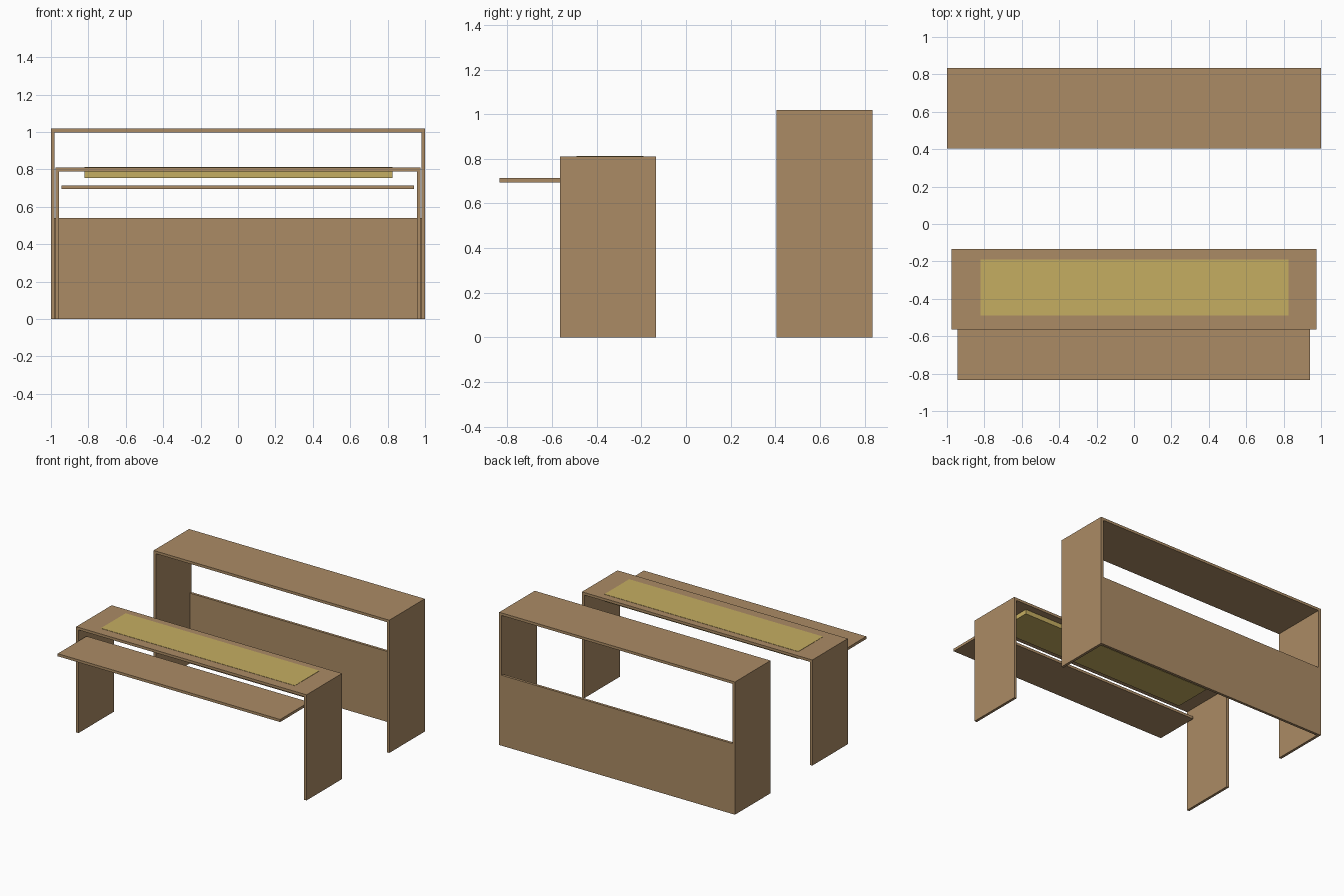
import bpy

cube = bpy.data.objects.get("Cube")
if cube:
    bpy.data.objects.remove(cube, do_unlink=True)


def make_material(name, rgb):
    mat = bpy.data.materials.new(name)
    mat.use_nodes = True
    colour = (*rgb, 1.0)
    mat.diffuse_color = colour
    mat.node_tree.nodes["Principled BSDF"].inputs["Base Color"].default_value = colour
    return mat


wood = make_material("wood brown", (0.41, 0.26, 0.13))
yellow = make_material("pale yellow", (0.56, 0.42, 0.12))


def box(name, x, y, z, mat):
    """Box spanning the given (min, max) ranges."""
    spans = (x, y, z)
    bpy.ops.mesh.primitive_cube_add(size=1, location=[(a + b) / 2 for a, b in spans])
    obj = bpy.context.object
    obj.name = name
    obj.scale = [b - a for a, b in spans]
    bpy.ops.object.transform_apply(location=False, rotation=False, scale=True)
    obj.data.materials.append(mat)
    return obj


def table(name, half, y, height, t=0.02):
    """Top board resting on two full-depth end panels."""
    box(name + "_top", (-half, half), y, (height - t, height), wood)
    for side, s in (("left", 1), ("right", -1)):
        x = sorted((s * half, s * (half - t)))
        box(f"{name}_{side}_end_panel", x, y, (0, height - t), wood)


# Tall rear counter with its low back panel
table("rear_counter", 1.0, (0.405, 0.835), 1.018)
box("rear_counter_back_panel", (-0.98, 0.98), (0.815, 0.835), (0, 0.54), wood)

# Lower front desk with its inlaid box and pull-out shelf
table("front_desk", 0.977, (-0.565, -0.135), 0.81)
box("desk_inlay_box", (-0.82, 0.825), (-0.49, -0.19), (0.755, 0.812), yellow)
box("pull_out_shelf", (-0.945, 0.942), (-0.835, -0.485), (0.695, 0.715), wood)
